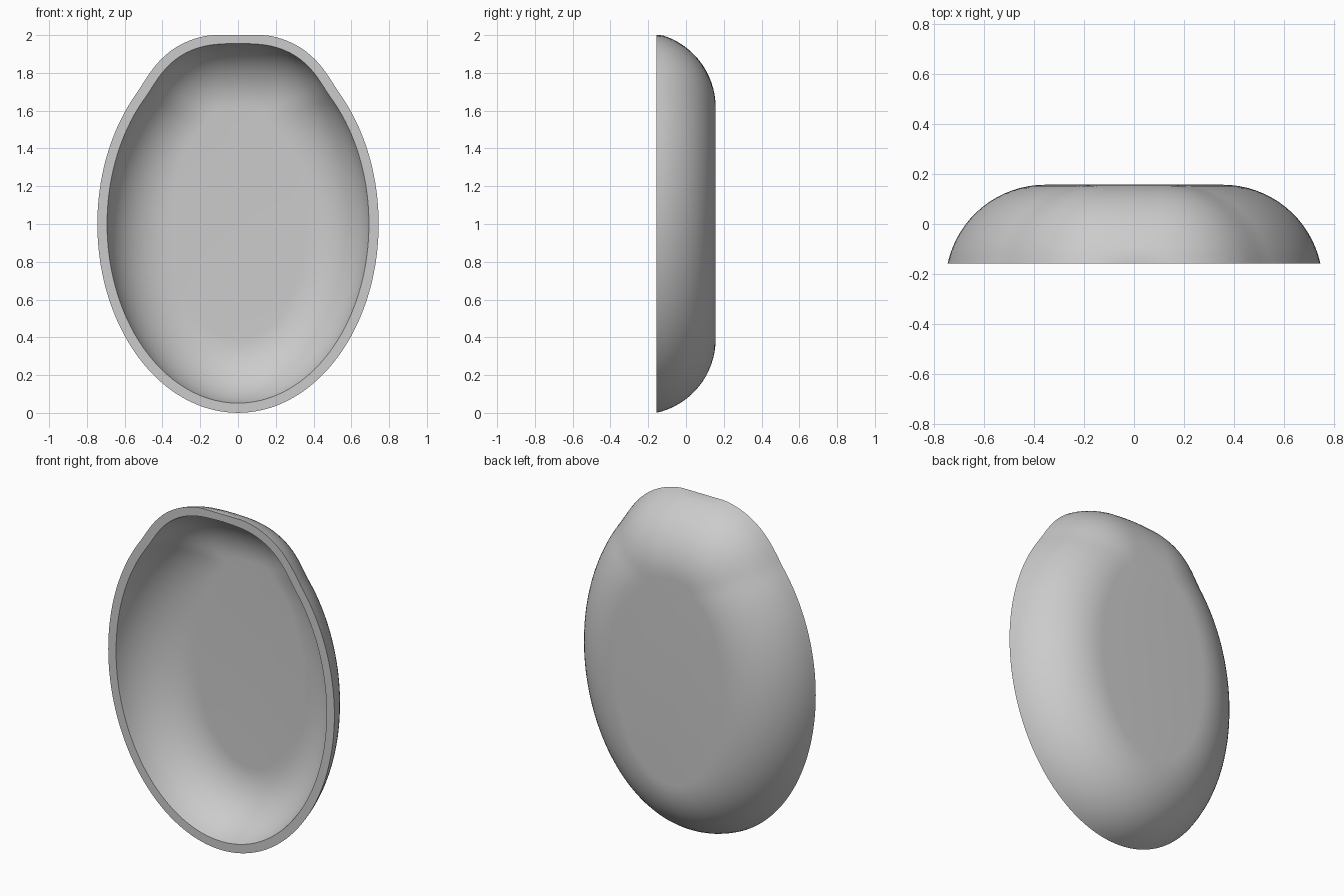
import bpy, bmesh, math

cube = bpy.data.objects.get("Cube")
if cube:
    bpy.data.objects.remove(cube)

SEG, STEPS = 144, 16
RIM_Y, FLOOR_Y, RADIUS, WALL = -0.157, 0.157, 0.4, 0.05
ARC_Y = FLOOR_Y - RADIUS
CORE_X, CORE_Z = 0.354, 0.609          # half sizes of the flat oval floor
HEAD_X, HEAD_Z = 0.1, 0.57             # centre of the head's corner rounding


def head_reach(ux, uz, r):
    """Distance from the oval's centre to the rounded head along a direction."""
    ux = abs(ux)
    if uz <= 0:
        return 0
    flat = (HEAD_Z + r) / uz
    if flat * ux <= HEAD_X:
        return flat
    along = ux * HEAD_X + uz * HEAD_Z
    disc = along ** 2 - HEAD_X ** 2 - HEAD_Z ** 2 + r ** 2
    return along + math.sqrt(disc) if disc > 0 else 0


def outline(grow):
    """Oval joined to the head, both grown outward, with a softened junction."""
    points = []
    for i in range(SEG):
        phi = math.tau * i / SEG
        x, z = (CORE_X + grow) * math.sin(phi), (CORE_Z + grow) * math.cos(phi)
        oval = math.hypot(x, z)
        head = head_reach(x / oval, z / oval, grow + 0.04)
        blend = max(0.03 - abs(oval - head), 0)
        reach = max(oval, head) + blend ** 2 / 0.12
        reach = min(reach, 1 / max(z / oval, 0.01))
        points.append((x * reach / oval, 1 + z * reach / oval))
    return points


def shell_rings(bm, radius):
    """Rings from the rim up a circular wall section to the floor."""
    start = math.asin((RIM_Y - ARC_Y) / radius)
    rings = []
    for k in range(STEPS + 1):
        a = start + (math.pi / 2 - start) * k / STEPS
        y = ARC_Y + radius * math.sin(a)
        rings.append([bm.verts.new((x, y, z))
                      for x, z in outline(radius * math.cos(a))])
    return rings


def bridge(bm, r1, r2):
    for i in range(SEG):
        j = (i + 1) % SEG
        bm.faces.new((r1[i], r1[j], r2[j], r2[i]))


# Dish: outer wall, inner wall, two floors and the flat rim
bm = bmesh.new()
outer = shell_rings(bm, RADIUS)
inner = shell_rings(bm, RADIUS - WALL)
for rings in (outer, inner):
    for r1, r2 in zip(rings, rings[1:]):
        bridge(bm, r1, r2)
    bm.faces.new(rings[-1])
bridge(bm, outer[0], inner[0])
bmesh.ops.recalc_face_normals(bm, faces=bm.faces)
mesh = bpy.data.meshes.new("dish_shell")
bm.to_mesh(mesh)
bm.free()

# Plain grey finish
grey = bpy.data.materials.new("plain_grey")
colour = (0.6, 0.6, 0.6, 1)
grey.diffuse_color = colour
grey.use_nodes = True
grey.node_tree.nodes["Principled BSDF"].inputs["Base Color"].default_value = colour
mesh.materials.append(grey)

dish = bpy.data.objects.new("dish_shell", mesh)
bpy.context.collection.objects.link(dish)
bpy.context.view_layer.objects.active = dish
dish.select_set(True)
bpy.ops.object.shade_smooth_by_angle(angle=math.radians(35))
